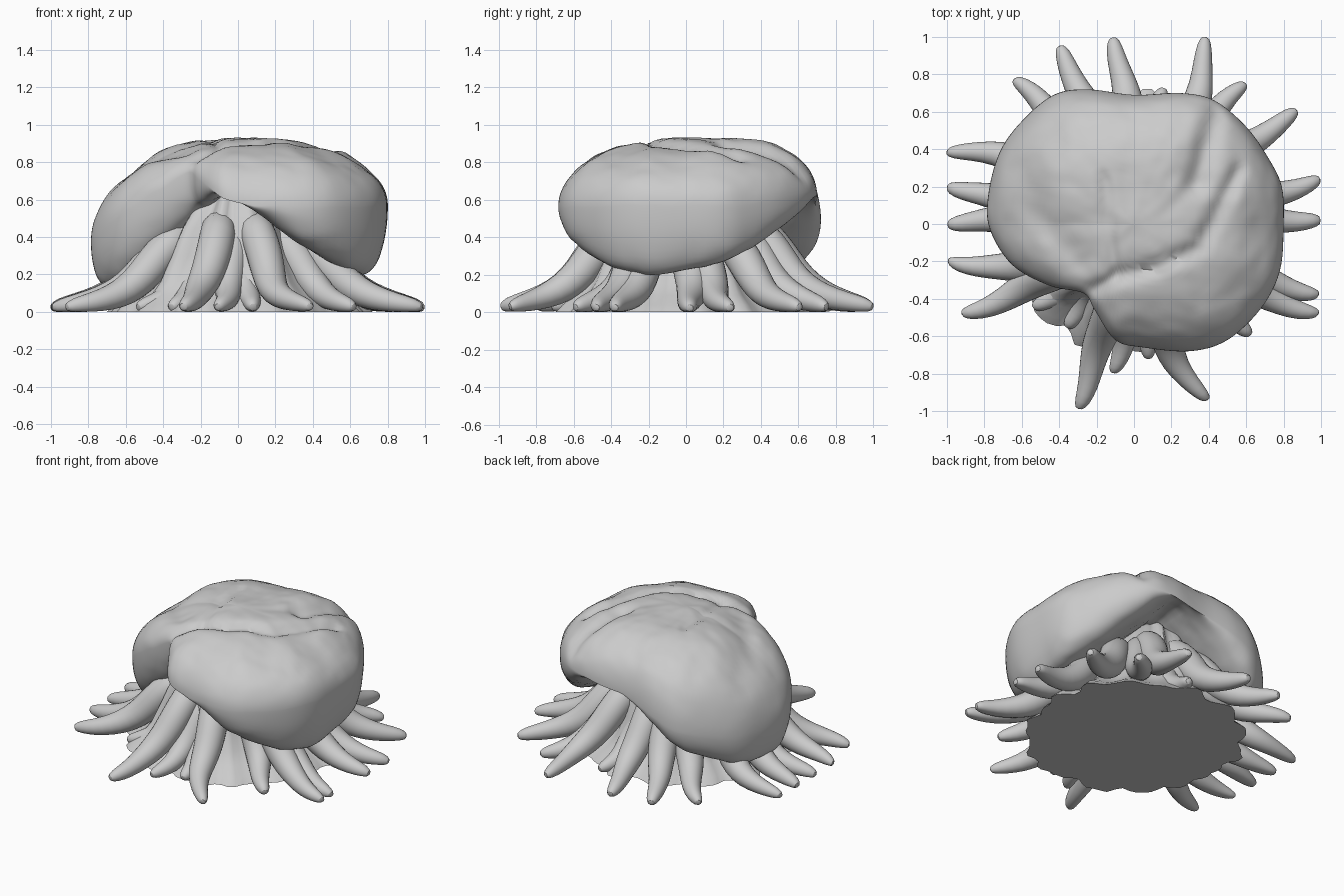
import bpy, bmesh, math
from mathutils import Vector, noise

if "Cube" in bpy.data.objects:
    bpy.data.objects.remove(bpy.data.objects["Cube"])

grey = bpy.data.materials.new("pale_grey")
grey.use_nodes = True
grey.diffuse_color = (0.6, 0.6, 0.6, 1)
grey.node_tree.nodes["Principled BSDF"].inputs["Base Color"].default_value = (0.6, 0.6, 0.6, 1)


def add_object(name, bm):
    bmesh.ops.recalc_face_normals(bm, faces=bm.faces)
    for face in bm.faces:
        face.smooth = True
    for edge in bm.edges:
        edge.smooth = edge.calc_face_angle(0) < math.radians(50)
    mesh = bpy.data.meshes.new(name)
    bm.to_mesh(mesh)
    bm.free()
    mesh.materials.append(grey)
    obj = bpy.data.objects.new(name, mesh)
    bpy.context.collection.objects.link(obj)
    return obj


def skin(bm, rings):
    """Bridge closed rings of points into a capped tube."""
    loops = [[bm.verts.new(p) for p in ring] for ring in rings]
    for a, b in zip(loops, loops[1:]):
        for i in range(len(a)):
            j = (i + 1) % len(a)
            bm.faces.new((a[i], a[j], b[j], b[i]))
    bm.faces.new(loops[0])
    bm.faces.new(loops[-1])


def circle(n):
    return [(math.cos(2 * math.pi * i / n), math.sin(2 * math.pi * i / n)) for i in range(n)]


# Cap outline: x, y and height of the rim, in hundredths
RIM = [(80, 0, 57), (79, 20, 57), (72, 35, 58), (60, 52, 60), (43, 66, 64), (25, 70, 62),
       (0, 69, 58), (-25, 72, 50), (-43, 69, 43), (-60, 55, 38), (-72, 38, 36), (-78, 15, 36),
       (-77, -3, 39), (-65, -22, 50), (-45, -33, 64), (-27, -37, 74), (-21, -46, 71),
       (-10, -62, 62), (5, -66, 58), (30, -68, 56), (50, -62, 56), (68, -45, 56), (78, -25, 57)]
# Creases on top of the cap: path, depth, width
CREASES = [([(-27, -38), (-8, -27), (12, -23), (35, -12), (44, 5), (55, 28)], 0.035, 0.04),
           ([(33, 22), (38, 38), (44, 62)], 0.045, 0.06),
           ([(-9, -27), (-14, 0), (-16, 25)], 0.02, 0.035),
           ([(-30, -18), (-50, 2), (-62, 28)], 0.025, 0.1)]


def rim_samples(steps):
    """Smooth closed curve through the rim points."""
    pts = [Vector(p) / 100 for p in RIM]
    n = len(pts)
    for k in range(n):
        a, b, c, d = (pts[(k + o) % n] for o in (-1, 0, 1, 2))
        for i in range(steps):
            t = i / steps
            yield 0.5 * (2 * b + (c - a) * t + (2 * a - 5 * b + 4 * c - d) * t ** 2
                         + (3 * b - a - 3 * c + d) * t ** 3)


def crease_depth(x, y):
    total = 0
    for path, depth, width in CREASES:
        nearest = 9
        for (ax, ay), (bx, by) in zip(path, path[1:]):
            px, py = x - ax / 100, y - ay / 100
            dx, dy = (bx - ax) / 100, (by - ay) / 100
            t = max(0, min(1, (px * dx + py * dy) / (dx * dx + dy * dy)))
            nearest = min(nearest, math.hypot(px - dx * t, py - dy * t))
        total += depth * math.exp(-(nearest / width) ** 2)
    return total


def cap_point(edge, rho, top):
    x, y = edge.x * rho, edge.y * rho
    if top:
        # Fuller towards the back, more sloping towards the right lobe
        power = 2.4 + 2 * max(0, edge.y) + 0.6 * min(0, edge.x)
        round_off = math.sqrt(1 - rho ** power)
        z = edge.z + (0.925 - edge.z) * round_off - crease_depth(x, y) * min(1, 2 * round_off)
    else:
        # Underside is a tent: one slope under each lobe
        left = (x - 0.05) * 0.95 - (y - 0.1) * 0.2
        right = 0.05 - x * 0.95 + y * 0.15
        z = edge.z + (0.69 - 0.9 * max(0.03, left, right) - edge.z) * math.sqrt(1 - rho ** 6)
    p = Vector((x, y, z))
    return p + Vector((0, 0, 0.015 * noise.noise(p * 5) + 0.006 * noise.noise(p * 13)))


# Folded cap
bm = bmesh.new()
edges = list(rim_samples(6))
N = 32
rhos = [math.sin(0.5 * math.pi * (i + 0.5) / N) for i in range(N)]
rings = [[cap_point(e, r, True) for e in edges] for r in rhos]
rings += [[cap_point(e, 1, True) for e in edges]]
rings += [[cap_point(e, r, False) for e in edges] for r in reversed(rhos)]
skin(bm, rings)
add_object("folded_cap", bm)

# Trunk: height, half width, half depth, in hundredths
TRUNK = [(0, 68, 68), (4, 64, 64), (9, 56, 58), (16, 49, 53), (30, 41, 48),
         (45, 35, 44), (62, 24, 36), (75, 14, 22)]
bm = bmesh.new()
rings = []
for h, w, d in TRUNK:
    ring = []
    for c, s in circle(96):
        flute = 1 + 0.16 * noise.noise(Vector((c * 5, s * 5, h / 60)))
        ring.append((c * w * flute / 100, s * d * flute / 100, h / 100))
    rings.append(ring)
skin(bm, rings)
add_object("trunk", bm)

# Roots: tip x, tip y and sideways bow, in hundredths
ROOTS = [(39, 100, -7), (-11, 100, -3), (-41, 95, -2), (-64, 78, -3), (-100, 40, -8),
         (-100, 21, 2), (-100, 1, -1), (-100, -19, 11), (-92, -49, 3), (-53, -46, 2),
         (-35, -56, -2), (-30, -99, 1), (-10, -80, 2), (9, -72, -2), (38, -95, -7),
         (62, -60, 2), (99, -48, -5), (99, -38, -3), (100, 1, 2), (100, 23, -1),
         (88, 60, 1), (59, 76, 2), (15, 73, 0)]
# Root section: share of the length, height, radius
SECTION = [(0.3, 0.5, 0.1), (0.42, 0.41, 0.1), (0.5, 0.31, 0.1), (0.57, 0.21, 0.095),
           (0.66, 0.13, 0.085), (0.76, 0.085, 0.07), (0.87, 0.055, 0.056),
           (0.96, 0.038, 0.043), (1.0, 0.025, 0.02)]

bm = bmesh.new()
for tip_x, tip_y, bow in ROOTS:
    end = Vector((tip_x, tip_y, 0)) / 100
    side = Vector((-end.y, end.x, 0)).normalized()
    size = 0.75 + 0.25 * min(1, end.length)
    rise = size * (0.75 + 0.25 * abs(end.y) / end.length)
    path = []
    for t, h, r in SECTION:
        sway = bow / 100 * math.sin(math.pi * t ** 1.6) + 0.012 * math.sin(t * 14 + tip_x)
        path.append((end * t + side * sway + Vector((0, 0, h * rise)), r * size))
    tube = []
    for i, (p, r) in enumerate(path):
        ahead = path[min(i + 1, len(path) - 1)][0] - path[max(i - 1, 0)][0]
        up = side.cross(ahead.normalized())
        ring = [p + (side * c + up * s) * r for c, s in circle(12)]
        for q in ring:
            q.z = max(0, q.z)
        tube.append(ring)
    skin(bm, tube)
roots = add_object("roots", bm)
roots.modifiers.new("rounding", 'SUBSURF').levels = 1
